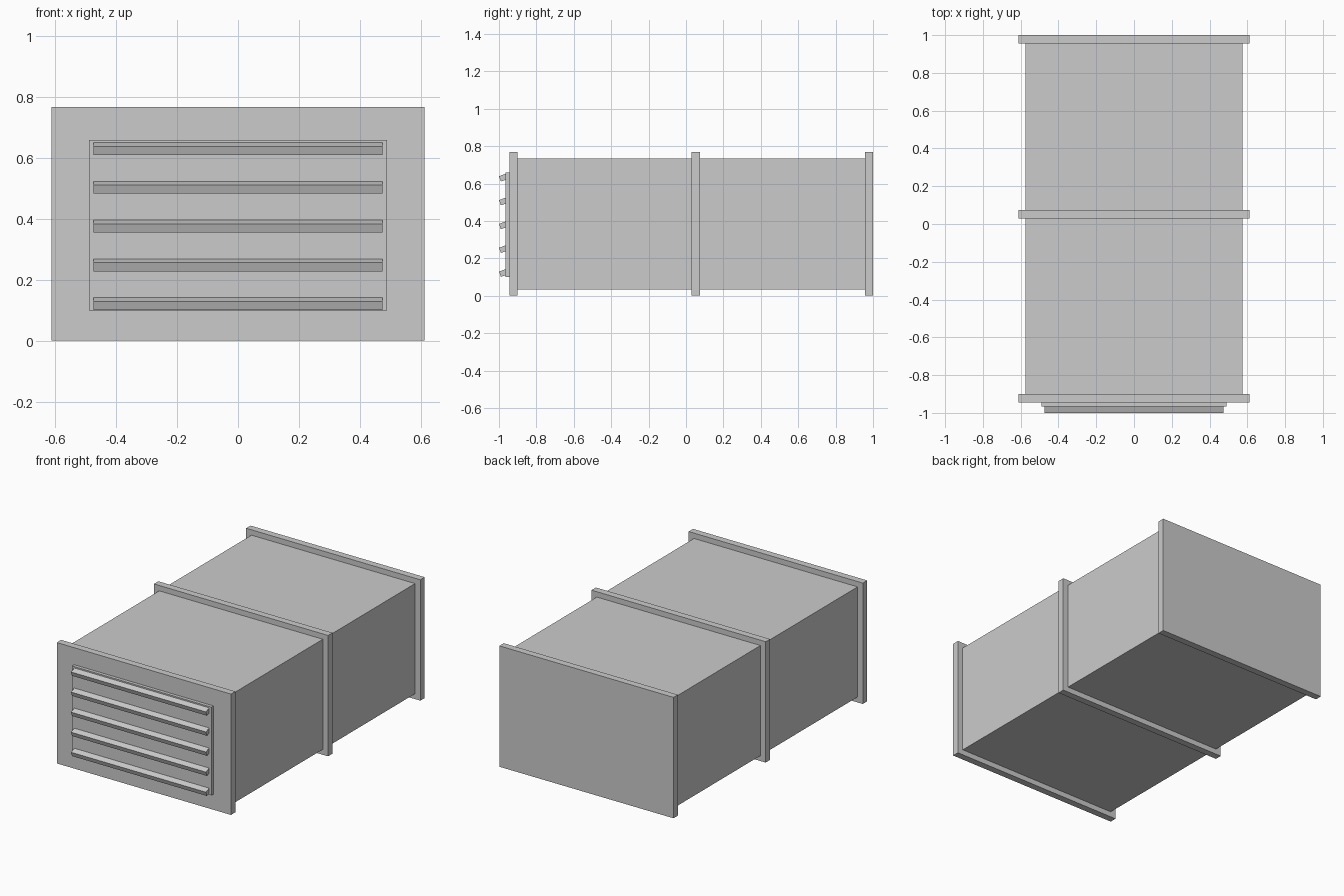
import bpy
import math

default = bpy.data.objects.get("Cube")
if default:
    bpy.data.objects.remove(default, do_unlink=True)

# One plain metal colour
metal = bpy.data.materials.new("light_grey_metal")
metal.use_nodes = True
grey = (0.6, 0.6, 0.6, 1)
metal.diffuse_color = grey
for node in metal.node_tree.nodes:
    if node.type == 'BSDF_PRINCIPLED':
        node.inputs["Base Color"].default_value = grey


def box(name, size, centre, tilt=0):
    """Flat-sided box, optionally tilted about x (degrees)."""
    bpy.ops.mesh.primitive_cube_add(size=1, location=centre)
    obj = bpy.context.object
    obj.name = name
    obj.data.name = name
    obj.scale = size
    obj.rotation_euler.x = math.radians(tilt)
    obj.data.materials.append(metal)
    return obj


MID_Z = 0.384
FLANGE = 0.044
flanges = {"front_flange": -0.923, "middle_flange": 0.052, "back_flange": 0.978}

# Collars around the duct
for name, y in flanges.items():
    box(name, (1.224, FLANGE, 0.768), (0, y, MID_Z))

# Two duct sections between the collars
centres = list(flanges.values())
for name, start, end in zip(("front_duct", "back_duct"), centres, centres[1:]):
    box(name, (1.15, end - start - FLANGE, 0.70),
        (0, (start + end) / 2, MID_Z))

# Raised grille plate on the front
box("grille_plate", (0.98, 0.022, 0.56), (0, -0.955, 0.38))

# Tilted louvre slats, front edge lower
for i in range(5):
    box(f"louvre_slat_{i + 1}", (0.948, 0.042, 0.03),
        (0, -0.975, 0.122 + i * 0.1275), tilt=20)
